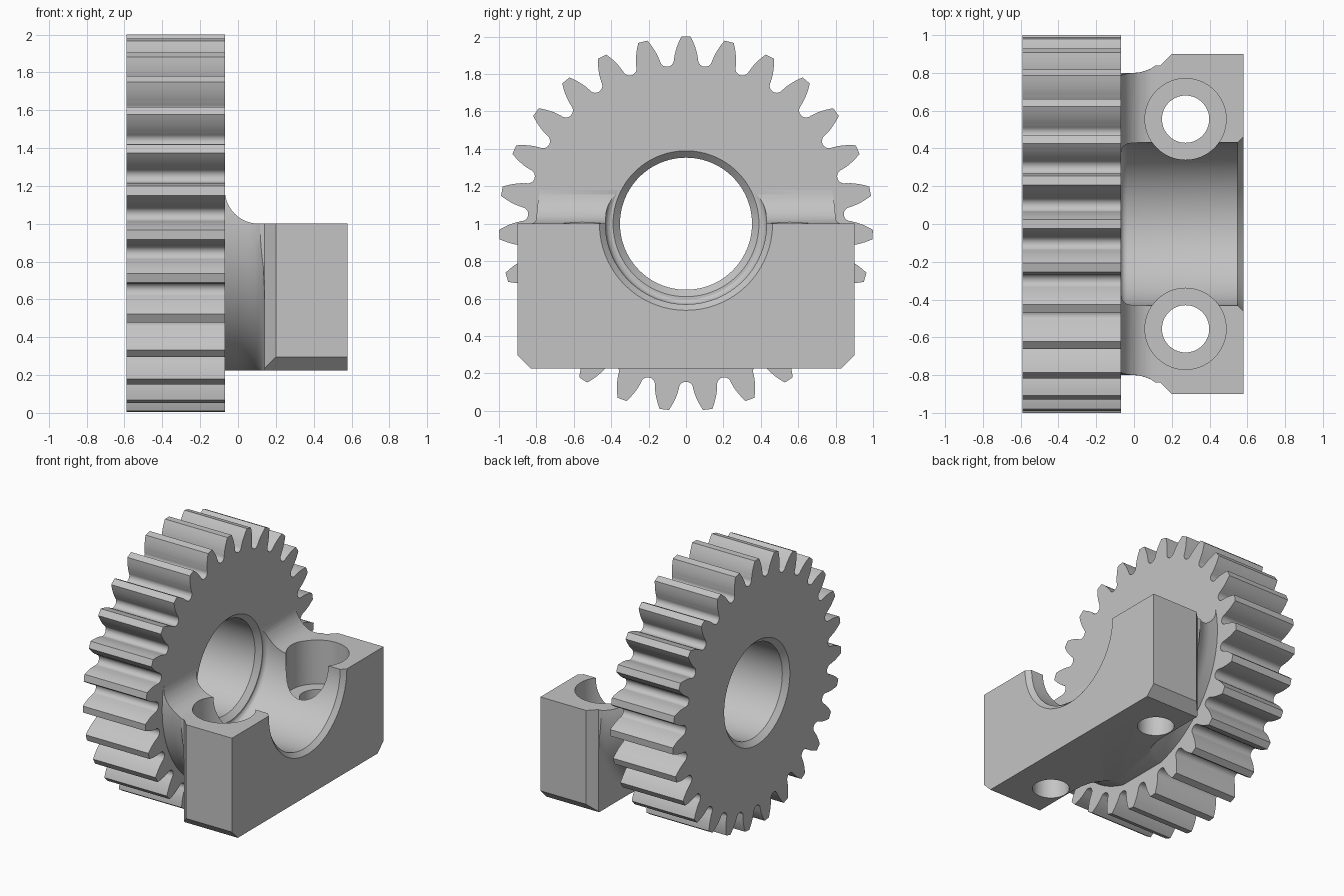
import bpy, bmesh, math
from math import sin, cos, pi, tan, acos, hypot, atan2

cube = bpy.data.objects.get("Cube")
if cube:
    bpy.data.objects.remove(cube, do_unlink=True)

steel = bpy.data.materials.new("plain_grey")
steel.use_nodes = True
GREY = (0.55, 0.55, 0.55, 1)
steel.diffuse_color = GREY
steel.node_tree.nodes["Principled BSDF"].inputs["Base Color"].default_value = GREY


def finish(name, bm):
    bmesh.ops.recalc_face_normals(bm, faces=bm.faces)
    mesh = bpy.data.meshes.new(name)
    bm.to_mesh(mesh)
    bm.free()
    mesh.materials.append(steel)
    obj = bpy.data.objects.new(name, mesh)
    bpy.context.collection.objects.link(obj)
    return obj


def skin(name, loops, ring=False):
    """Join a stack of equal loops; cap the ends, or close into a ring."""
    bm = bmesh.new()
    rows = [[bm.verts.new(p) for p in loop] for loop in loops]
    n = len(rows[0])
    pairs = list(zip(rows, rows[1:]))
    if ring:
        pairs.append((rows[-1], rows[0]))
    else:
        bm.faces.new(rows[0])
        bm.faces.new(rows[-1])
    for a, b in pairs:
        for i in range(n):
            j = (i + 1) % n
            bm.faces.new((a[i], a[j], b[j], b[i]))
    return finish(name, bm)


def extrude(name, pts, place, start, end):
    return skin(name, [[place(u, v, d) for u, v in pts] for d in (start, end)])


def lathe(name, profile, ring=False, n=96):
    """Turn (x, radius) points around the gear axis."""
    turns = [2 * pi * k / n for k in range(n)]
    return skin(name, [[(x, r * sin(t), 1 + r * cos(t)) for t in turns]
                       for x, r in profile], ring)


def combine(obj, other, operation):
    mod = obj.modifiers.new(operation, 'BOOLEAN')
    mod.operation, mod.object, mod.solver = operation, other, 'EXACT'
    bpy.context.view_layer.objects.active = obj
    bpy.ops.object.modifier_apply(modifier=mod.name)
    bpy.data.objects.remove(other, do_unlink=True)


def smooth(obj):
    bpy.ops.object.select_all(action='DESELECT')
    obj.select_set(True)
    bpy.context.view_layer.objects.active = obj
    bpy.ops.object.shade_smooth_by_angle(angle=math.radians(28))


def along_x(u, v, d):
    return (d, u, v)


def along_y(u, v, d):
    return (u, d, v)


def along_z(u, v, d):
    return (u, v, d)


# Gear wheel: involute teeth with rounded gaps
TEETH = 27
PITCH, BASE = 0.931, 0.875
FACE = -0.07


def involute(r):
    a = acos(min(1, BASE / r))
    return tan(a) - a


def half_angle(r):
    return pi / (2 * TEETH) + involute(PITCH) - involute(r)


flank = [0.89 + 0.11 * k / 6 for k in range(7)]
GAP, GAP_CENTRE = 0.038, 0.883
outline = []
for i in range(TEETH):
    mid = 2 * pi * i / TEETH
    polar = [(r, mid - half_angle(r)) for r in flank]
    polar += [(r, mid + half_angle(r)) for r in reversed(flank)]
    for k in range(11):
        phi = pi * k / 10
        t, h = -GAP * cos(phi), GAP_CENTRE - GAP * sin(phi)
        polar.append((hypot(t, h), mid + pi / TEETH + atan2(t, h)))
    outline += [(r * sin(a), 1 + r * cos(a)) for r, a in polar]
gear = extrude("gear_wheel", outline, along_x, -0.59, FACE)
bore = lathe("bore_cutter", [(-0.60, 0.40), (-0.553, 0.353), (-0.107, 0.353), (-0.06, 0.40)])
combine(gear, bore, 'DIFFERENCE')
smooth(gear)

# Bearing block: side profile with a concave rise to the gear
BACK = FACE - 0.005
BOTTOM = 0.225
side = [(BACK, BOTTOM), (0.58, BOTTOM), (0.58, 1.0)]
for k in range(13):
    a = pi / 2 * k / 12
    side.append((0.11 - 0.18 * sin(a), 1.18 - 0.18 * cos(a)))
side.append((BACK, 1.18))
block = extrude("bearing_block", side, along_y, -1, 1)

# End outline with chamfered lower corners
end_shape = [(-0.9, 1.5), (-0.9, 0.295), (-0.83, BOTTOM - 0.0),
             (0.83, BOTTOM - 0.0), (0.9, 0.295), (0.9, 1.5)]
combine(block, extrude("end_cutter", end_shape, along_x, -0.5, 1), 'INTERSECT')

# Plan outline narrowing towards the gear
half = [(0.7, 0.9), (0.2, 0.9), (0.14, 0.84), (-0.3, 0.84)]
plan = half + [(x, -y) for x, y in reversed(half)]
combine(block, extrude("plan_cutter", plan, along_z, 0, 2), 'INTERSECT')

# Turned relief that keeps the neck clear of the teeth
relief = [(-0.3, 0.8), (0.0, 0.8), (0.03, 0.803), (0.06, 0.811), (0.09, 0.823),
          (0.118, 0.842), (0.134, 0.87), (0.14, 0.91), (0.14, 1.6), (-0.3, 1.6)]
combine(block, lathe("relief_cutter", relief, ring=True), 'DIFFERENCE')

# Half-round channel with flared mouth and small fillet at the gear
channel = [(-0.3, 0.405), (FACE, 0.405), (-0.064, 0.418), (-0.053, 0.427), (-0.035, 0.431),
           (0.548, 0.431), (0.60, 0.483)]
combine(block, lathe("channel_cutter", channel), 'DIFFERENCE')

# Counterbored bolt holes
for y in (-0.555, 0.555):
    for radius, low in ((0.215, 0.67), (0.125, 0.0)):
        ring = [(0.273 + radius * cos(2 * pi * k / 64), y + radius * sin(2 * pi * k / 64))
                for k in range(64)]
        combine(block, extrude("bolt_cutter", ring, along_z, low, 1.6), 'DIFFERENCE')
smooth(block)
